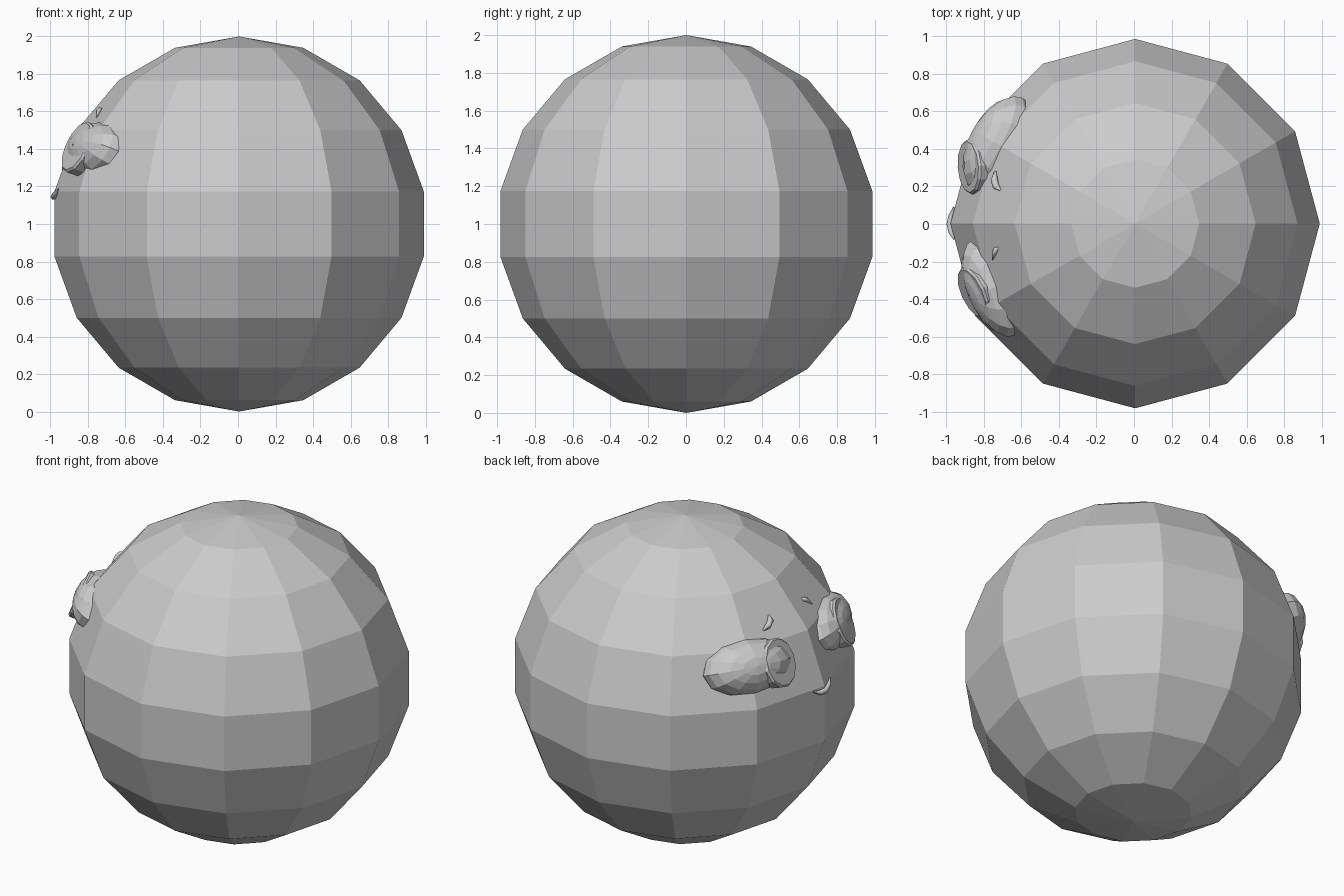
import bpy, bmesh, math
from mathutils import Vector, Matrix

if "Cube" in bpy.data.objects:
    bpy.data.objects.remove(bpy.data.objects["Cube"])


def frame(centre, normal):
    """Matrix with local z along normal, local x horizontal, local y upward."""
    z = Vector(normal).normalized()
    x = Vector((0, 0, 1)).cross(z).normalized()
    y = z.cross(x)
    m = Matrix((x, y, z)).transposed().to_4x4()
    m.translation = Vector(centre)
    return m


def finish(name, bm):
    me = bpy.data.meshes.new(name)
    bm.to_mesh(me)
    bm.free()
    ob = bpy.data.objects.new(name, me)
    bpy.context.collection.objects.link(ob)
    return ob


def ball(name, matrix, radii, seg, rings):
    bm = bmesh.new()
    bmesh.ops.create_uvsphere(bm, u_segments=seg, v_segments=rings, radius=1,
                              matrix=matrix @ Matrix.Diagonal((*radii, 1)))
    return finish(name, bm)


def pupil(name, centre, normal, radius=0.148, depth=0.1):
    # disc whose front face is at centre, with a small raised point
    bm = bmesh.new()
    m = frame(centre, normal)
    bmesh.ops.create_cone(bm, cap_ends=True, segments=12, radius1=radius * 0.96,
                          radius2=radius, depth=depth * 0.6,
                          matrix=m @ Matrix.Translation((0, 0, -0.3 * depth - 0.012)))
    bmesh.ops.create_cone(bm, cap_ends=True, segments=12, radius1=radius,
                          radius2=radius * 0.93, depth=0.012,
                          matrix=m @ Matrix.Translation((0, 0, -0.006)))
    bmesh.ops.create_cone(bm, cap_ends=True, segments=4, radius1=0.045,
                          radius2=0, depth=0.025,
                          matrix=m @ Matrix.Translation((0, 0, 0.01)))
    return finish(name, bm)


def stroke(name, points, width):
    # tapered bent stroke lying on the skin
    cu = bpy.data.curves.new(name, 'CURVE')
    cu.dimensions = '3D'
    cu.bevel_depth = width
    cu.bevel_resolution = 1
    sp = cu.splines.new('POLY')
    sp.points.add(len(points) - 1)
    for i, p in enumerate(points):
        sp.points[i].co = (*p, 1)
        sp.points[i].radius = 0.25 + 0.75 * math.sin(math.pi * i / (len(points) - 1))
    ob = bpy.data.objects.new(name, cu)
    bpy.context.collection.objects.link(ob)


# body
ball("body", Matrix.Translation((0.006, 0.002, 1)), (1, 1, 1), 12, 9)

# eyeballs
ball("eyeball_right", frame((-0.75, -0.34, 1.39), (-0.77, -0.33, 0.38)),
     (0.28, 0.155, 0.14), 12, 10)
ball("eyeball_left", frame((-0.725, 0.425, 1.39), (-0.76, 0.40, 0.38)),
     (0.28, 0.165, 0.155), 12, 10)

# pupils
pupil("pupil_right", (-0.865, -0.37, 1.415), (-0.83, -0.38, 0.40))
pupil("pupil_left", (-0.885, 0.305, 1.415), (-0.91, -0.06, 0.40))

# eyebrows
stroke("eyebrow_right", [(-0.755, -0.19, 1.565), (-0.745, -0.155, 1.60),
                         (-0.735, -0.135, 1.61), (-0.72, -0.12, 1.615)], 0.015)
stroke("eyebrow_left", [(-0.74, 0.28, 1.57), (-0.745, 0.235, 1.585),
                        (-0.735, 0.20, 1.60), (-0.71, 0.18, 1.62)], 0.022)

# mouth
stroke("mouth", [(-0.96, 0.09, 1.165), (-0.975, 0.045, 1.145), (-0.982, 0, 1.145),
                 (-0.975, -0.045, 1.16), (-0.96, -0.08, 1.185)], 0.018)
